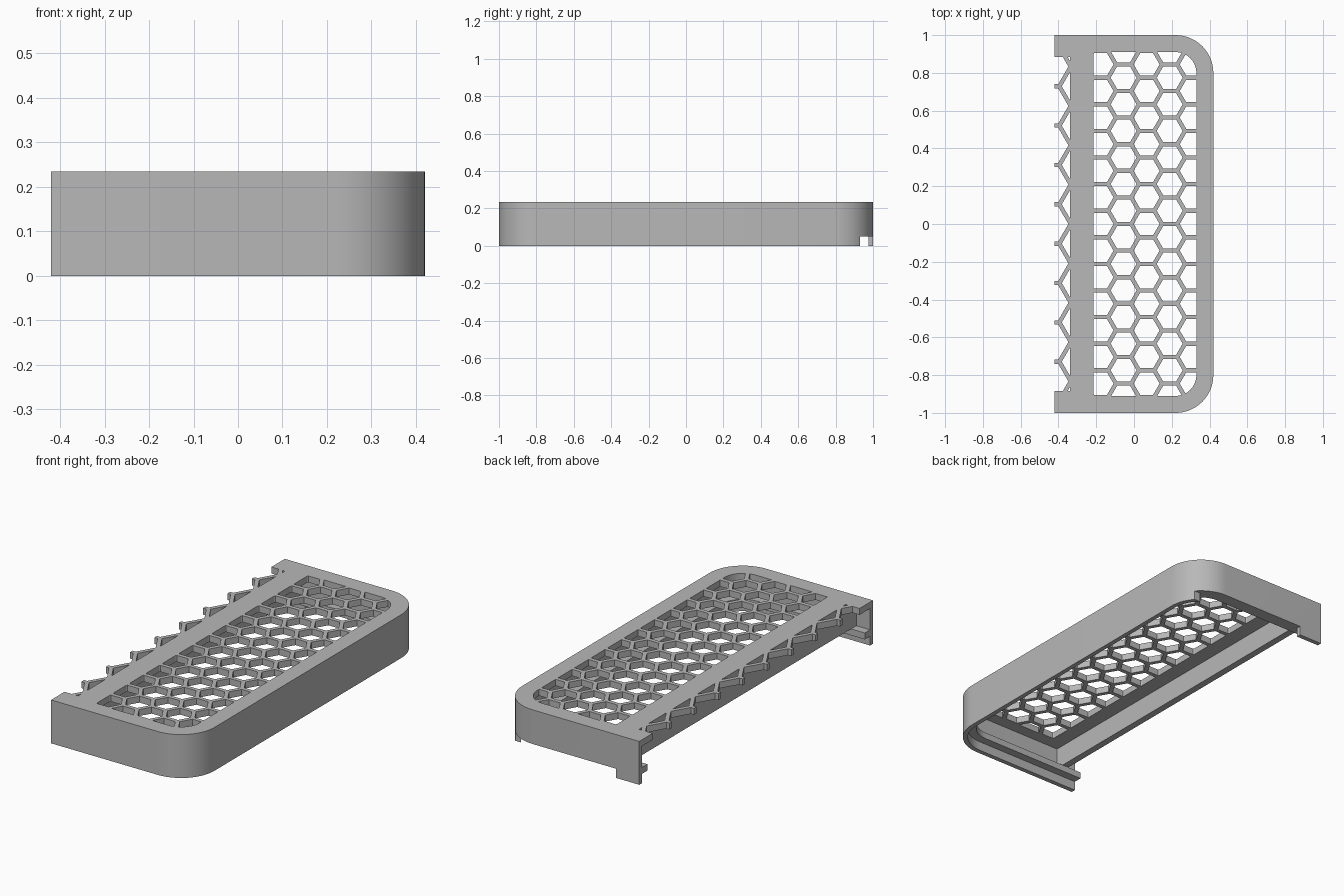
import bpy, bmesh, math

cube = bpy.data.objects.get("Cube")
if cube:
    bpy.data.objects.remove(cube, do_unlink=True)

grey = bpy.data.materials.new("plain grey")
grey.use_nodes = True
grey.diffuse_color = (0.48, 0.48, 0.48, 1)
grey.node_tree.nodes["Principled BSDF"].inputs["Base Color"].default_value = grey.diffuse_color

X0, X1, Y1 = -0.42, 0.42, 1.0      # open side, rounded side, half length
HEIGHT, PLATE_Z = 0.235, 0.2
RADIUS, WALL, BAR = 0.2, 0.025, 0.022


def prism(name, loops, z0, z1):
    """Extrude flat outlines upward into one object."""
    bm = bmesh.new()
    for loop in loops:
        face = bm.faces.new([bm.verts.new((x, y, z0)) for x, y in loop])
        top = bmesh.ops.extrude_face_region(bm, geom=[face])["geom"]
        bmesh.ops.translate(bm, vec=(0, 0, z1 - z0),
                            verts=[g for g in top if isinstance(g, bmesh.types.BMVert)])
    bmesh.ops.recalc_face_normals(bm, faces=bm.faces)
    mesh = bpy.data.meshes.new(name)
    bm.to_mesh(mesh)
    bm.free()
    mesh.materials.append(grey)
    obj = bpy.data.objects.new(name, mesh)
    bpy.context.collection.objects.link(obj)
    return obj


def boolean(obj, tool, operation):
    """Apply a boolean and discard the tool."""
    mod = obj.modifiers.new("cut", "BOOLEAN")
    mod.operation, mod.object, mod.solver = operation, tool, "EXACT"
    bpy.context.view_layer.update()
    graph = bpy.context.evaluated_depsgraph_get()
    mesh = bpy.data.meshes.new_from_object(obj.evaluated_get(graph))
    obj.modifiers.clear()
    obj.data = mesh
    bpy.data.objects.remove(tool, do_unlink=True)


def outline(left, right, half, radius, steps=16):
    """Rectangle with its two +x corners rounded, open along the left."""
    pts = [(left, -half)]
    for sign in (-1, 1):
        for i in range(steps + 1):
            a = math.pi / 2 * i / steps
            if sign < 0:
                a -= math.pi / 2
            pts.append((right - radius + radius * math.cos(a),
                        sign * (half - radius) + radius * math.sin(a)))
    return pts + [(left, half)]


def inset(d):
    return outline(X0, X1 - d, Y1 - d, RADIUS - d)


def band(name, d0, d1, z0, z1):
    """Strip following the outer outline between two insets."""
    return prism(name, [inset(d0) + inset(d1)[::-1]], z0, z1)


def box(name, x0, x1, y0, y1, z0, z1):
    return prism(name, [[(x0, y0), (x1, y0), (x1, y1), (x0, y1)]], z0, z1)


def honeycomb(pitch, x_start, columns, first_offset, rows):
    """Hexagonal hole outlines, alternate columns shifted by half a pitch."""
    r = (pitch - BAR) / math.sqrt(3)
    loops = []
    for c in range(columns):
        cx = x_start + c * pitch * math.sqrt(3) / 2
        shift = first_offset if c % 2 == 0 else 0.5 - first_offset
        for k in range(-rows, rows + 1):
            cy = (k + shift) * pitch
            loops.append([(cx + r * math.cos(math.pi / 3 * i),
                           cy + r * math.sin(math.pi / 3 * i)) for i in range(6)])
    return loops


# Top plate with the main grille and the half grille on the open side
plate = prism("top_grille", [inset(0)], PLATE_Z, HEIGHT)
main_holes = prism("main_holes", honeycomb(0.1408, -0.177, 5, 0, 8), 0.1, 0.3)
boolean(main_holes, prism("window", [outline(-0.215, 0.33, 0.91, 0.11)], 0.15, 0.28), "INTERSECT")
boolean(plate, main_holes, "DIFFERENCE")
side_holes = prism("side_holes", honeycomb(0.2083, -0.455, 2, 0, 5), 0.1, 0.3)
boolean(side_holes, box("side_window", -0.5, -0.338, -0.885, 0.885, 0.15, 0.28), "INTERSECT")
boolean(plate, side_holes, "DIFFERENCE")

# Outer wall, with a long notch along the bottom of the back
wall = band("outer_wall", 0, WALL, 0, PLATE_Z)
boolean(wall, box("notch", -0.28, 0.6, 0.93, 1.1, -0.1, 0.05), "DIFFERENCE")

# Inner clip rail and the dividing wall
rail = band("inner_rail", WALL, 0.07, 0.05, 0.085)
divider = box("divider", -0.338, -0.3, -Y1 + WALL, Y1 - WALL, 0.085, PLATE_Z)

# Smooth the rounded corners, keep every other edge sharp
bpy.ops.object.select_all(action="DESELECT")
for obj in (plate, wall, rail, divider):
    obj.select_set(True)
bpy.context.view_layer.objects.active = plate
bpy.ops.object.shade_smooth_by_angle(angle=math.radians(30))
